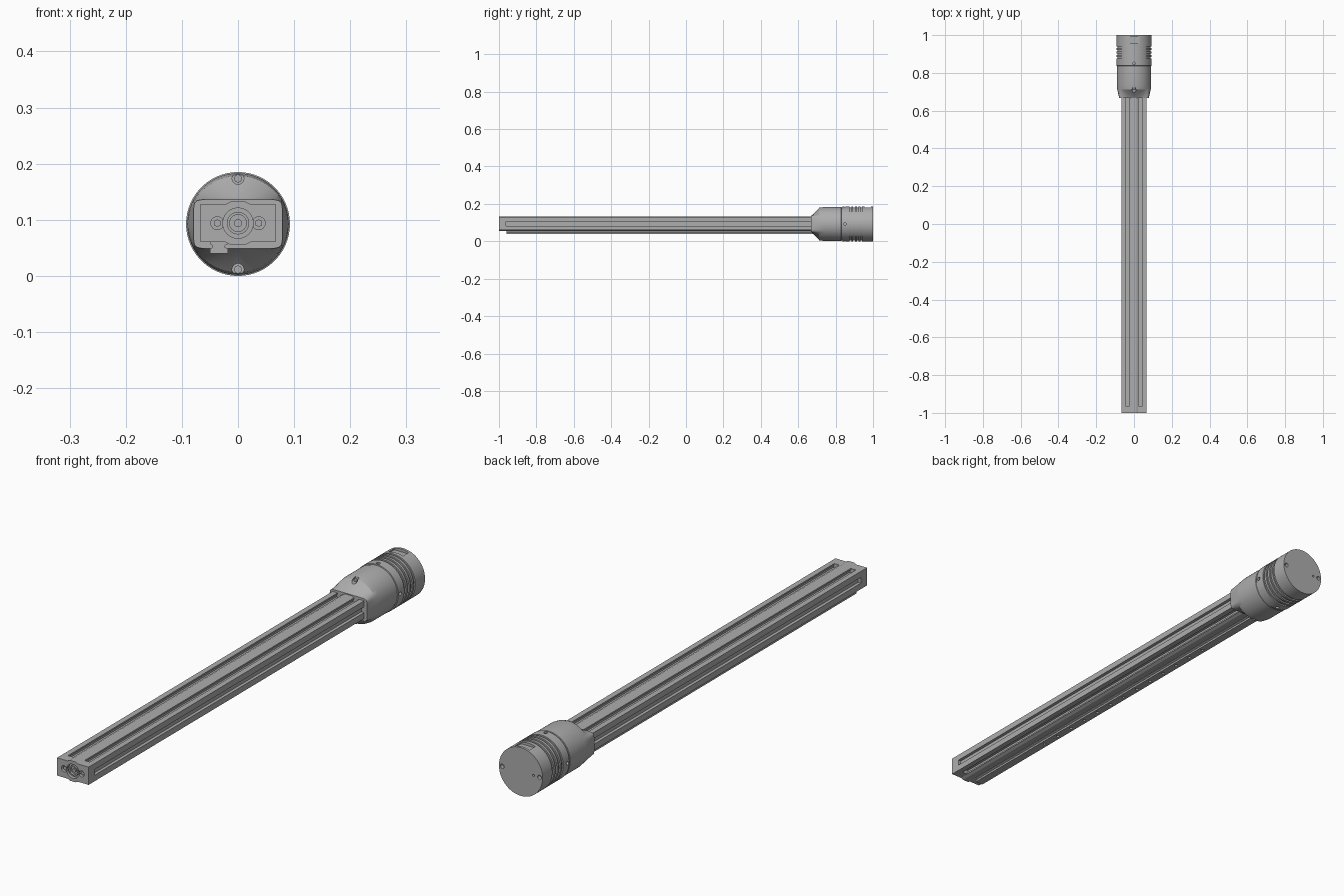
import bpy, bmesh, math
from mathutils import Matrix, Vector

if "Cube" in bpy.data.objects:
    bpy.data.objects.remove(bpy.data.objects["Cube"], do_unlink=True)

CZ = 0.0925   # height of the housing axis
BZ = 0.094    # height of the beam axis
R = 0.0925    # housing radius

mat = bpy.data.materials.new("brushed_grey")
mat.use_nodes = True
grey = (0.42, 0.42, 0.42, 1)
mat.diffuse_color = grey
mat.node_tree.nodes["Principled BSDF"].inputs["Base Color"].default_value = grey


def finish(name, bm):
    bmesh.ops.recalc_face_normals(bm, faces=bm.faces)
    mesh = bpy.data.meshes.new(name)
    bm.to_mesh(mesh)
    bm.free()
    mesh.materials.append(mat)
    ob = bpy.data.objects.new(name, mesh)
    bpy.context.collection.objects.link(ob)
    return ob


def loft(name, rings):
    """Skin closed rings of points and cap both ends."""
    bm = bmesh.new()
    rows = [[bm.verts.new(p) for p in ring] for ring in rings]
    n = len(rows[0])
    for a, b in zip(rows, rows[1:]):
        for i in range(n):
            j = (i + 1) % n
            bm.faces.new((a[i], a[j], b[j], b[i]))
    bm.faces.new(rows[0])
    bm.faces.new(rows[-1])
    return finish(name, bm)


def extrude(name, profile, y0, y1):
    return loft(name, [[(x, y, z) for x, z in profile] for y in (y0, y1)])


def cylinder(name, start, end, r, sides=24):
    a, b = Vector(start), Vector(end)
    bm = bmesh.new()
    turn = (b - a).to_track_quat('Z', 'Y').to_matrix().to_4x4()
    bmesh.ops.create_cone(bm, cap_ends=True, segments=sides, radius1=r, radius2=r,
                          depth=(b - a).length,
                          matrix=Matrix.Translation((a + b) / 2) @ turn)
    return finish(name, bm)


def box(name, lo, hi):
    x0, y0, z0 = lo
    x1, y1, z1 = hi
    return extrude(name, [(x0, z0), (x1, z0), (x1, z1), (x0, z1)], y0, y1)


def cut(ob, cutters):
    """Subtract each cutter, then discard it."""
    bpy.context.view_layer.objects.active = ob
    for c in cutters:
        c.hide_render = True
        mod = ob.modifiers.new("cut", 'BOOLEAN')
        mod.object = c
        mod.operation = 'DIFFERENCE'
        mod.solver = 'EXACT'
        bpy.ops.object.modifier_apply(modifier=mod.name)
        bpy.data.objects.remove(c, do_unlink=True)


def four_way(quarter):
    """Mirror a quarter profile about both beam axes."""
    half = quarter + [(-x, z) for x, z in reversed(quarter)]
    full = half + [(x, -z) for x, z in reversed(half)]
    return [(x, z + BZ) for x, z in full]


# Slotted beam: side slot, corner, undercut top slot, raised centre
hump = [(0.022, 0.034), (0.012, 0.039)]
slot = [(0.046, 0.034), (0.046, 0.028), (0.050, 0.028), (0.050, 0.018),
        (0.020, 0.018), (0.020, 0.028), (0.024, 0.028), (0.024, 0.034)]
side = [(0.055, 0.011), (0.067, 0.011), (0.067, 0.034)]
extrude("beam", four_way(side + slot + hump), -0.965, 0.69)

# Closed end cap with bearing and bolt recesses
cap = extrude("end_cap", four_way([(0.067, 0.034)] + hump), -1, -0.963)
cut(cap, [cylinder("recess", (0, -1.02, BZ), (0, -0.985, BZ), 0.027, 40)]
    + [cylinder("recess", (s * 0.037, -1.02, BZ), (s * 0.037, -0.988, BZ), 0.0115)
       for s in (-1, 1)])
bush = cylinder("bearing_bush", (0, -0.997, BZ), (0, -0.98, BZ), 0.020, 40)
cut(bush, [cylinder("bore", (0, -1.02, BZ), (0, -0.988, BZ), 0.015, 32)])
cylinder("shaft_end", (0, -0.993, BZ), (0, -0.98, BZ), 0.007)
for s, label in ((-1, "right"), (1, "left")):
    cylinder(label + "_cap_bolt", (s * 0.037, -0.995, BZ), (s * 0.037, -0.98, BZ), 0.007, 6)

# Guide rail with a waisted section and mounting holes
rx, rz = -0.034, 0.040
half = [(0.016, 0), (0.016, 0.008), (0.011, 0.011), (0.011, 0.014), (0.016, 0.017), (0.016, 0.022)]
rail = extrude("guide_rail", [(rx + x, rz + z) for x, z in half]
               + [(rx - x, rz + z) for x, z in reversed(half)], -0.96, 0.69)
cut(rail, [cylinder("hole", (rx, -0.57 + i * 0.078, 0.03), (rx, -0.57 + i * 0.078, 0.05), 0.006, 12)
           for i in range(13)])


# Motor housing: rounded rectangle blending into a ribbed cylinder
def ring(y, r, blend=1.0, n=96):
    pts = []
    for i in range(n):
        a = 2 * math.pi * i / n
        c, s = math.cos(a), math.sin(a)
        rect = ((abs(c) / 0.079) ** 10 + (abs(s) / 0.044) ** 10) ** -0.1
        d = rect + (r - rect) * blend
        pts.append((d * c, y, CZ + d * s))
    return pts


rings = [ring(0.668, R, 0), ring(0.676, R, 0.1), ring(0.712, 0.0895, 0.92), ring(0.735, 0.0905),
         ring(0.830, 0.0905), ring(0.831, 0.089), ring(0.837, 0.089), ring(0.838, R)]
for i in range(4):
    y = 0.875 + i * 0.019
    rings += [ring(y, R), ring(y, 0.087), ring(y + 0.009, 0.087), ring(y + 0.009, R)]
rings.append(ring(1, R))
housing = loft("motor_housing", rings)

cutters = [box("pocket", (-0.03, 0.955, CZ + 0.082), (0.03, 0.99, 0.2))]
for s in (-1, 1):
    z = CZ + s * 0.081
    cutters += [
        cylinder("counterbore", (0, 0.64, z), (0, 0.722, z), 0.0105),
        cylinder("port", (0, 0.85, CZ + s * 0.08), (0, 0.85, CZ + s * 0.11), 0.007),
        cylinder("port", (s * 0.08, 0.85, CZ), (s * 0.11, 0.85, CZ), 0.007),
        cylinder("rear_hole", (s * 0.079, 0.985, CZ), (s * 0.079, 1.02, CZ), 0.008)]
cutters.append(cylinder("rear_dot", (-0.054, 0.99, CZ), (-0.054, 1.02, CZ), 0.004, 12))
cut(housing, cutters)

# Screws holding the tapered collar
for s, label in ((-1, "lower"), (1, "upper")):
    z = CZ + s * 0.081
    cylinder(label + "_collar_screw", (0, 0.711, z), (0, 0.726, z), 0.007)

# Smooth the round parts, keep edges sharp
bpy.ops.object.select_all(action='DESELECT')
for name in ("motor_housing", "bearing_bush", "shaft_end", "upper_collar_screw", "lower_collar_screw"):
    bpy.data.objects[name].select_set(True)
bpy.context.view_layer.objects.active = housing
bpy.ops.object.shade_smooth_by_angle(angle=math.radians(25))
